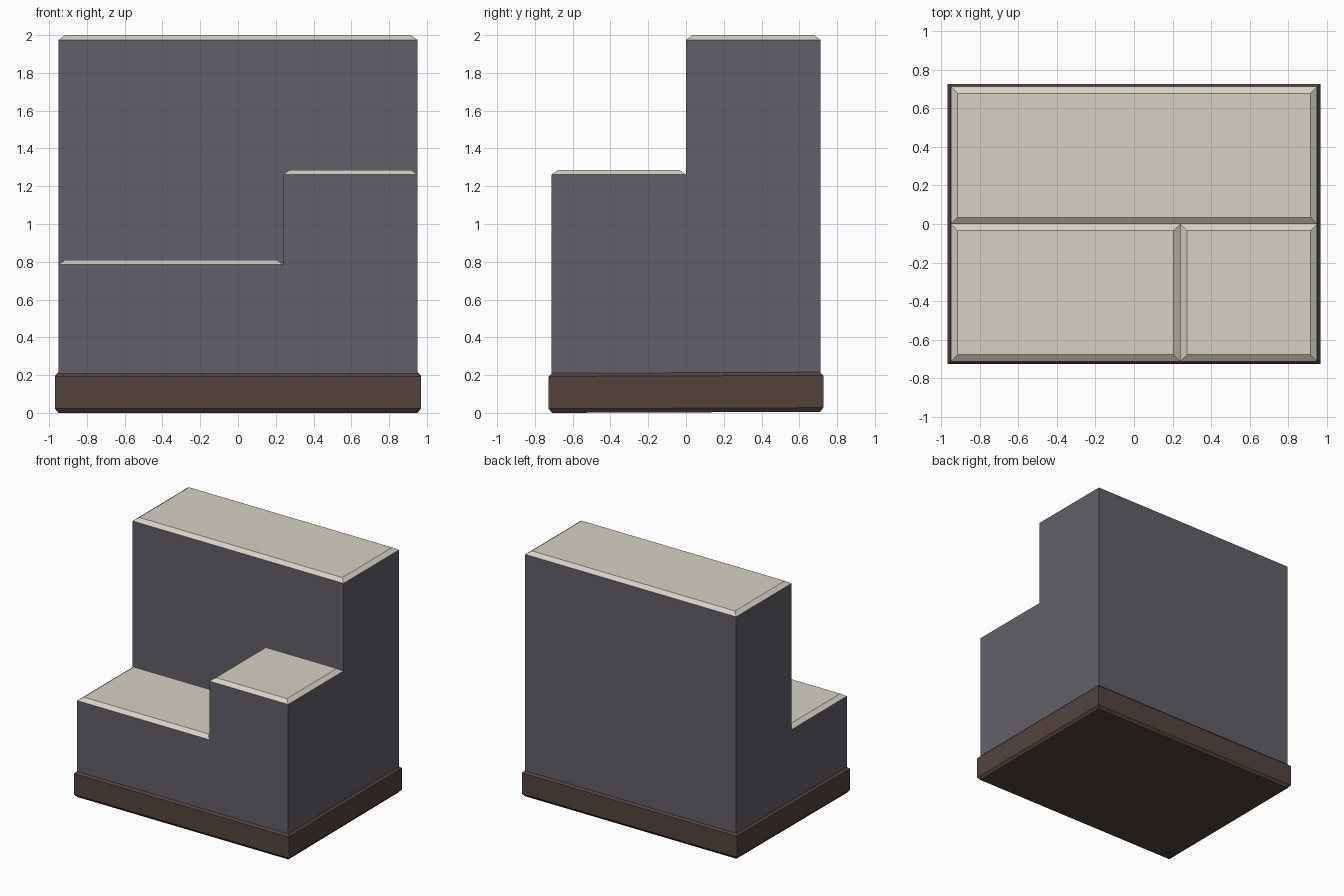
import bpy
import bmesh

if "Cube" in bpy.data.objects:
    bpy.data.objects.remove(bpy.data.objects["Cube"])


def material(name, rgb):
    # sRGB 0-255 to linear
    lin = [((c / 255 + 0.055) / 1.055) ** 2.4 for c in rgb]
    m = bpy.data.materials.new(name)
    m.diffuse_color = (*lin, 1)
    m.use_nodes = True
    m.node_tree.nodes["Principled BSDF"].inputs["Base Color"].default_value = m.diffuse_color
    return m


STONE = material("grey_purple_stone", (99, 95, 106))
CREAM = material("cream_top", (213, 209, 195))
WOOD = material("dark_brown", (84, 68, 61))


def stack(name, x0, x1, y0, y1, levels, mats):
    """Box built from (z, inset) rings, capped at both ends."""
    bm = bmesh.new()
    rings = []
    for z, i in levels:
        pts = ((x0 + i, y0 + i), (x1 - i, y0 + i), (x1 - i, y1 - i), (x0 + i, y1 - i))
        rings.append([bm.verts.new((x, y, z)) for x, y in pts])
    for a, b in zip(rings, rings[1:]):
        for k in range(4):
            n = (k + 1) % 4
            bm.faces.new((a[k], a[n], b[n], b[k]))
    bm.faces.new(rings[0][::-1])
    bm.faces.new(rings[-1])
    bm.normal_update()
    if len(mats) > 1:  # top and its sloping rim take the second colour
        for f in bm.faces:
            f.material_index = int(f.normal.z > 0.1)
    me = bpy.data.meshes.new(name)
    bm.to_mesh(me)
    bm.free()
    for m in mats:
        me.materials.append(m)
    ob = bpy.data.objects.new(name, me)
    bpy.context.collection.objects.link(ob)
    return ob


# Stepped body: three blocks with bevelled cream tops
W, D, SPLIT = 0.95, 0.712, 0.24
for name, x0, x1, y0, y1, h in (
    ("tall_back_block", -W, W, 0, D, 2.0),
    ("middle_step", SPLIT, W, -D, 0, 1.287),
    ("low_step", -W, SPLIT, -D, 0, 0.81),
):
    stack(name, x0, x1, y0, y1, [(0.1, 0), (h - 0.025, 0), (h, 0.035)], [STONE, CREAM])

# Plinth with chamfered rims, very slightly higher at the back
plinth = stack("plinth", -0.968, 0.968, -0.727, 0.727,
               [(0, 0.017), (0.022, 0), (0.193, 0), (0.21, 0.017)], [WOOD])
for v in plinth.data.vertices:
    v.co.z += 0.004 * (v.co.y + 0.71)
plinth.data.update()
